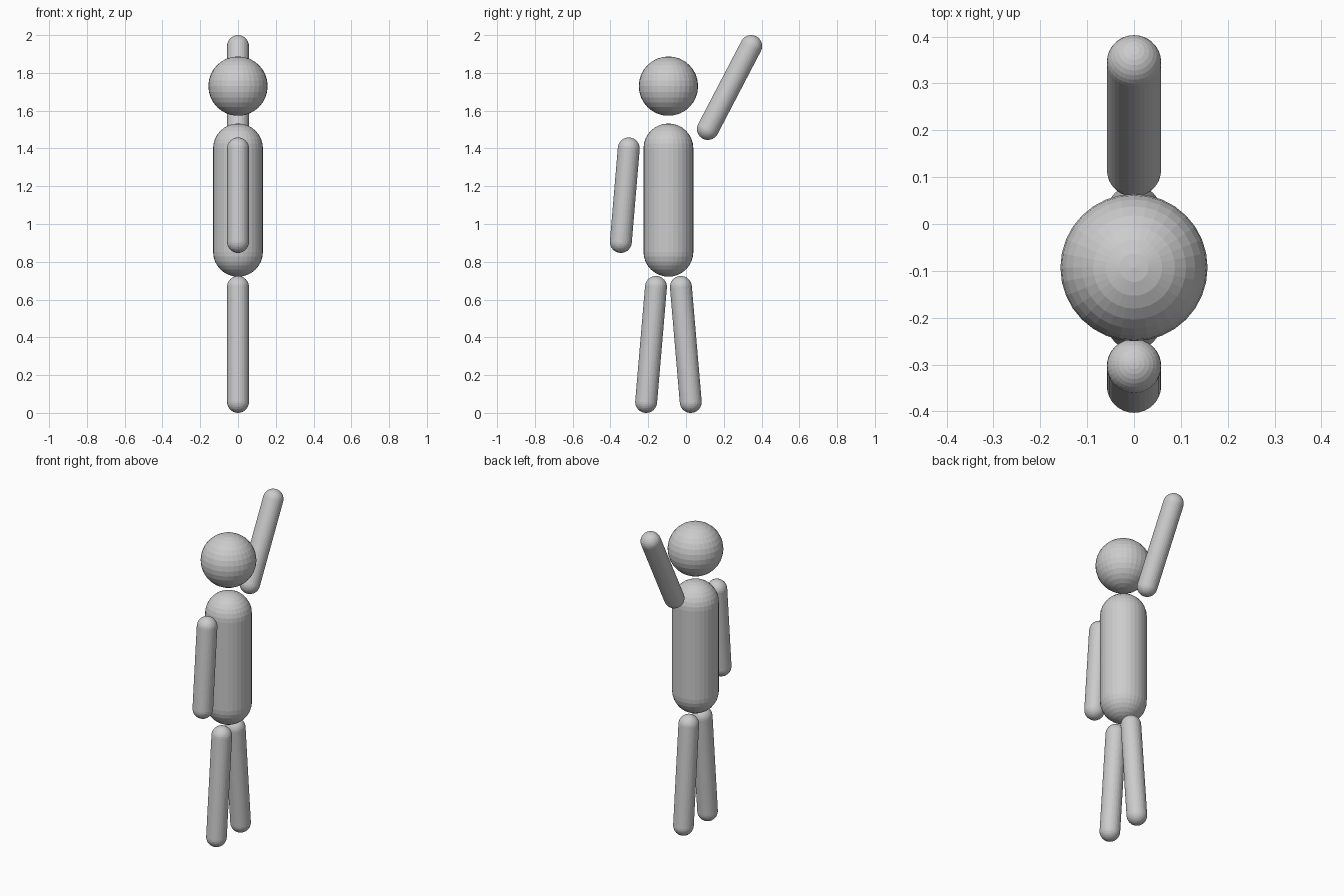
import bpy, bmesh
from math import sin, cos, pi
from mathutils import Vector

if "Cube" in bpy.data.objects:
    bpy.data.objects.remove(bpy.data.objects["Cube"])

CY = -0.093        # body axis (y)
LIMB_R = 0.058


def capsule(name, p0, p1, r, segs=32, rings=8):
    """Round-ended rod whose cap centres are p0 (lower) and p1 (upper)."""
    p0, p1 = Vector(p0), Vector(p1)
    half = (p1 - p0).length / 2
    # half outline from bottom pole to top pole, spun around z
    angles = [i * pi / 2 / rings for i in range(rings + 1)]
    outline = [(r * sin(a), -half - r * cos(a)) for a in angles]
    outline += [(x, -z) for x, z in reversed(outline)]
    bm = bmesh.new()
    verts = [bm.verts.new((x, 0, z)) for x, z in outline]
    edges = [bm.edges.new(pair) for pair in zip(verts, verts[1:])]
    bmesh.ops.spin(bm, geom=verts + edges, cent=(0, 0, 0), axis=(0, 0, 1),
                   angle=2 * pi, steps=segs)
    bmesh.ops.remove_doubles(bm, verts=bm.verts, dist=1e-4)
    bmesh.ops.recalc_face_normals(bm, faces=bm.faces)
    mesh = bpy.data.meshes.new(name)
    bm.to_mesh(mesh)
    bm.free()
    obj = bpy.data.objects.new(name, mesh)
    bpy.context.collection.objects.link(obj)
    obj.location = (p0 + p1) / 2
    obj.rotation_mode = 'QUATERNION'
    obj.rotation_quaternion = Vector((0, 0, 1)).rotation_difference(p1 - p0)
    return obj


# Head
bpy.ops.mesh.primitive_uv_sphere_add(segments=32, ring_count=16, radius=0.157,
                                     location=(0, CY, 1.73))
bpy.context.object.name = "head"

# Torso
capsule("torso", (0, CY, 0.853), (0, CY, 1.40), 0.132)

# Legs, spread slightly towards the feet
for side, label in ((-1, "left"), (1, "right")):
    capsule(label + "_leg", (0, CY + side * 0.118, LIMB_R),
            (0, CY + side * 0.066, 0.667), LIMB_R)

# Arms: one hanging, one raised
capsule("lowered_arm", (0, -0.345, 0.905), (0, -0.303, 1.40), LIMB_R)
capsule("raised_arm", (0, 0.116, 1.503), (0, 0.345, 1.942), LIMB_R)
